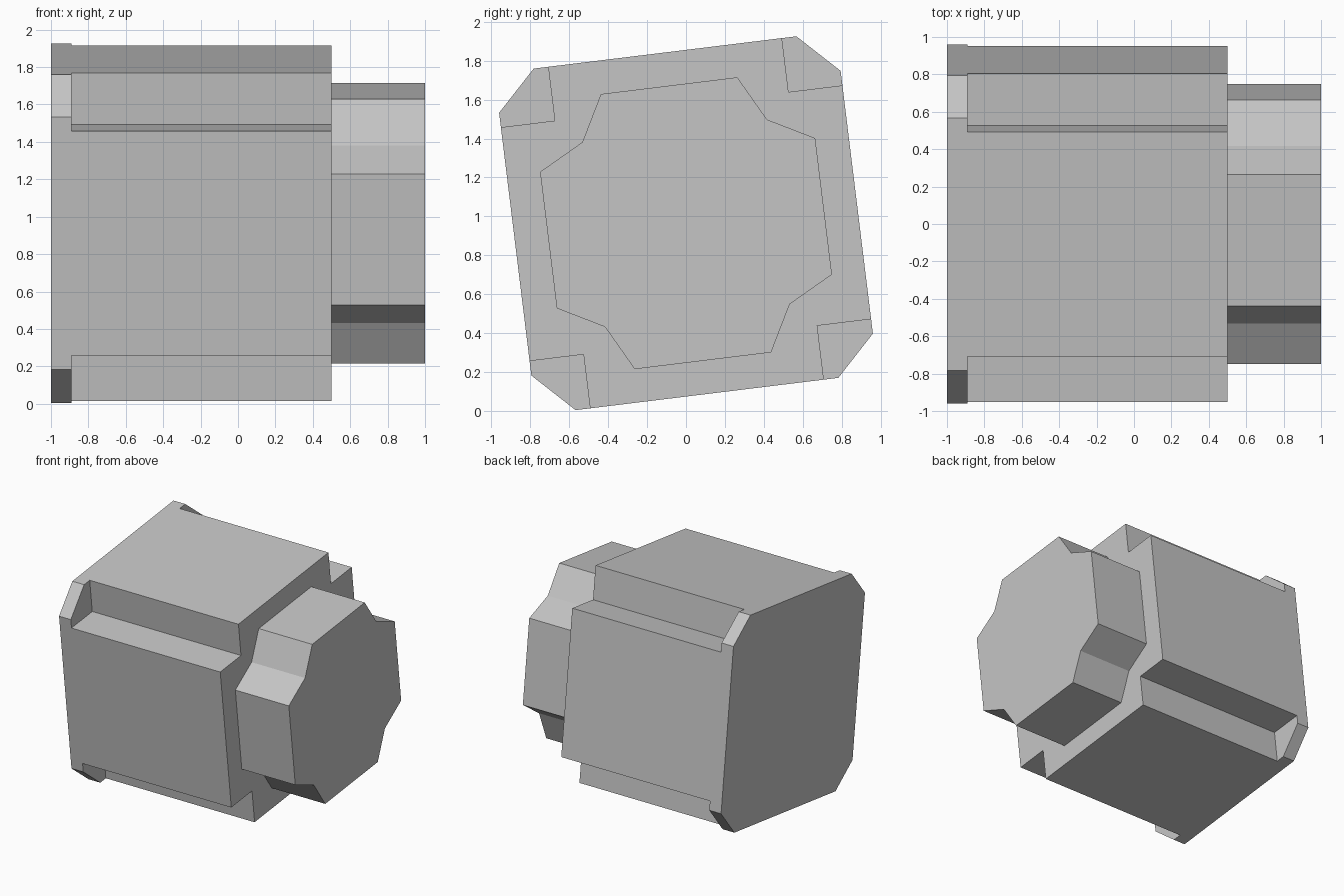
import bpy
import bmesh
from math import radians
from mathutils import Matrix, Vector

cube = bpy.data.objects.get("Cube")
if cube:
    bpy.data.objects.remove(cube)

grey = bpy.data.materials.new("plain grey")
grey.use_nodes = True
colour = (0.56, 0.56, 0.56, 1)
grey.diffuse_color = colour
grey.node_tree.nodes["Principled BSDF"].inputs["Base Color"].default_value = colour

TILT = radians(7)
CENTRE_Z = 0.965


def prism(name, corner, x0, x1):
    """Repeat one corner outline around four sides and extrude it along x."""
    bm = bmesh.new()
    verts = []
    for turn in range(4):
        spin = Matrix.Rotation(TILT + radians(90 * turn), 3, 'X')
        for y, z in corner:
            verts.append(bm.verts.new(spin @ Vector((x0, y, z))))
    base = bm.faces.new(verts)
    result = bmesh.ops.extrude_face_region(bm, geom=[base], use_keep_orig=True)
    moved = [v for v in result["geom"] if isinstance(v, bmesh.types.BMVert)]
    bmesh.ops.translate(bm, vec=(x1 - x0, 0, 0), verts=moved)
    bmesh.ops.recalc_face_normals(bm, faces=bm.faces)
    mesh = bpy.data.meshes.new(name)
    bm.to_mesh(mesh)
    bm.free()
    mesh.materials.append(grey)
    obj = bpy.data.objects.new(name, mesh)
    obj.location.z = CENTRE_Z
    bpy.context.collection.objects.link(obj)
    return obj


# Chamfered square end plate
prism("end_plate", [(0.884, 0.68), (0.68, 0.884)], -1, -0.89)
# Main block with a square notch along each long edge
prism("main_block", [(0.884, 0.605), (0.605, 0.605), (0.605, 0.884)], -0.89, 0.5)
# Narrower boss with shallow angled corners
prism("end_boss", [(0.712, 0.353), (0.478, 0.478), (0.353, 0.712)], 0.5, 1)
